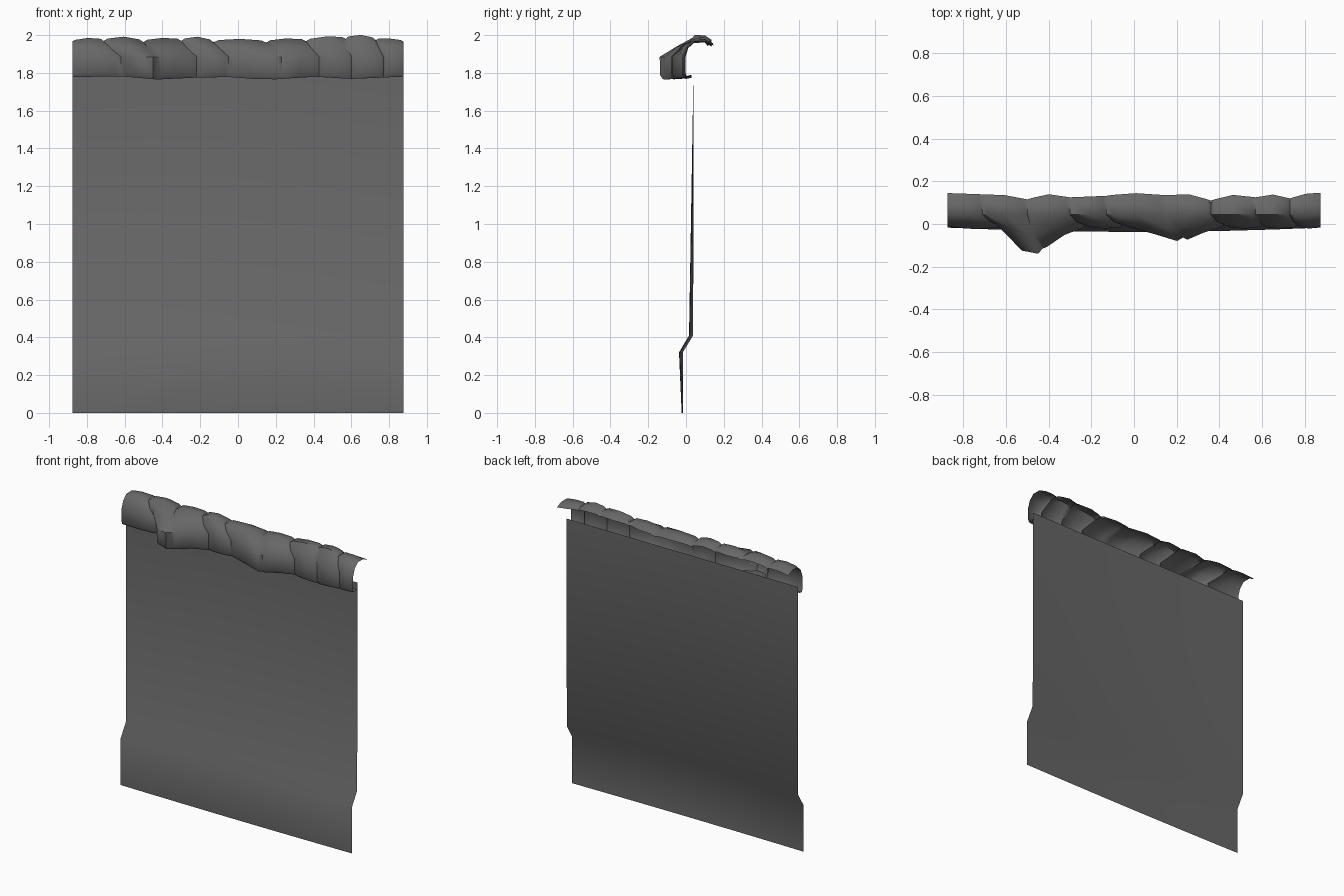
import bpy, bmesh, math

if "Cube" in bpy.data.objects:
    bpy.data.objects.remove(bpy.data.objects["Cube"])

stone = bpy.data.materials.new("dark_grey")
stone.diffuse_color = (0.135, 0.135, 0.135, 1)
stone.use_nodes = True
stone.node_tree.nodes["Principled BSDF"].inputs["Base Color"].default_value = stone.diffuse_color


def lerp_table(table, x):
    """Piecewise linear lookup."""
    for (x0, a), (x1, b) in zip(table, table[1:]):
        if x <= x1:
            t = max(0, (x - x0) / (x1 - x0))
            return a + (b - a) * t
    return table[-1][1]


def sheet(name, grid, angle):
    """Open surface from columns of points."""
    bm = bmesh.new()
    cols = [[bm.verts.new(p) for p in col] for col in grid]
    for a, b in zip(cols, cols[1:]):
        for i in range(len(a) - 1):
            bm.faces.new((a[i], a[i + 1], b[i + 1], b[i]))
    me = bpy.data.meshes.new(name)
    bm.to_mesh(me)
    bm.free()
    me.materials.append(stone)
    ob = bpy.data.objects.new(name, me)
    bpy.context.collection.objects.link(ob)
    bpy.ops.object.select_all(action='DESELECT')
    bpy.context.view_layer.objects.active = ob
    ob.select_set(True)
    bpy.ops.object.shade_smooth_by_angle(angle=math.radians(angle))
    return ob


# Wall panel with a stepped plinth, bowed very slightly along its length
wall_profile = [(0.04, 1.83, 0), (0.038, 0.41, 0.022),
                (-0.017, 0.32, 0.02), (-0.017, 0.0, 0.006)]
wall = []
for i in range(9):
    x = -0.875 + 1.75 * i / 8
    bow = 1 - (x / 0.875) ** 2
    wall.append([(x, y - b * bow, z) for y, z, b in wall_profile])
sheet("wall_panel", wall, 60)

# Coping of rounded stones: seams on the top and on the front face
top_seams = [-.875, -.71, -.5, -.3, -.13, .15, .36, .57, .73, .875]
front_seams = [-.875, -.62, -.43, -.22, -.05, .23, .43, .6, .77, .875]
back_edge = [(-.875, .145), (-.6, .135), (-.5, .115), (-.42, .142), (-.3, .125),
             (-.13, .132), (-.03, .147), (.15, .135), (.27, .14), (.36, .11),
             (.45, .138), (.57, .125), (.65, .138), (.73, .12), (.82, .146), (.875, .146)]
crest = [(-.875, 1.968), (-.6, 1.978), (-.5, 1.968), (-.2, 1.978), (-.13, 1.967),
         (.15, 1.965), (.36, 1.972), (.6, 1.987), (.68, 1.987), (.78, 1.968), (.875, 1.967)]
# amount by which the loose stones lean forward
bulge = [(-.875, 0), (-.6, .03), (-.51, .98), (-.44, 1), (-.41, .75), (-.3, .08),
         (-.2, 0), (.06, 0), (.15, .57), (.26, .46), (.36, 0), (.875, 0)]
foot = [(-.875, 1.778), (-.62, 1.782), (-.43, 1.765), (-.22, 1.775), (-.05, 1.778),
        (.16, 1.763), (.4, 1.78), (.6, 1.768), (.875, 1.78)]

coping = []
for s in range(9):
    for u in (0, .1, .5, .9) + ((1,) if s == 8 else ()):
        xt = top_seams[s] + (top_seams[s + 1] - top_seams[s]) * u
        xf = front_seams[s] + (front_seams[s + 1] - front_seams[s]) * u
        puff = 0.014 * (1 - abs(2 * u - 1) ** 3)
        if u in (0, 1) and 0 < s + u < 9:
            puff = -0.006          # groove between stones
        xm = (xt + xf) / 2
        top, low = lerp_table(crest, xt), lerp_table(foot, xf)
        bm_, bf = lerp_table(bulge, xm), lerp_table(bulge, xf)
        coping.append([
            (xt, lerp_table(back_edge, xt), top - 0.022 + puff * .6),
            (xt, 0.10, top + puff * .8),
            (xt, 0.045, top + puff),
            (xt * .6 + xf * .4, 0.01 - 0.06 * bm_ - puff * .3, 1.935 + puff * .6),
            (xf, -0.008 - 0.125 * bf - puff, 1.885),
            (xf, -0.008 - 0.122 * bf - puff, low + 0.02),
            (xf, 0.0 - 0.12 * bf - puff * .5, low),
            (xf, 0.03, low + 0.008),
        ])
sheet("stone_coping", coping, 50)
